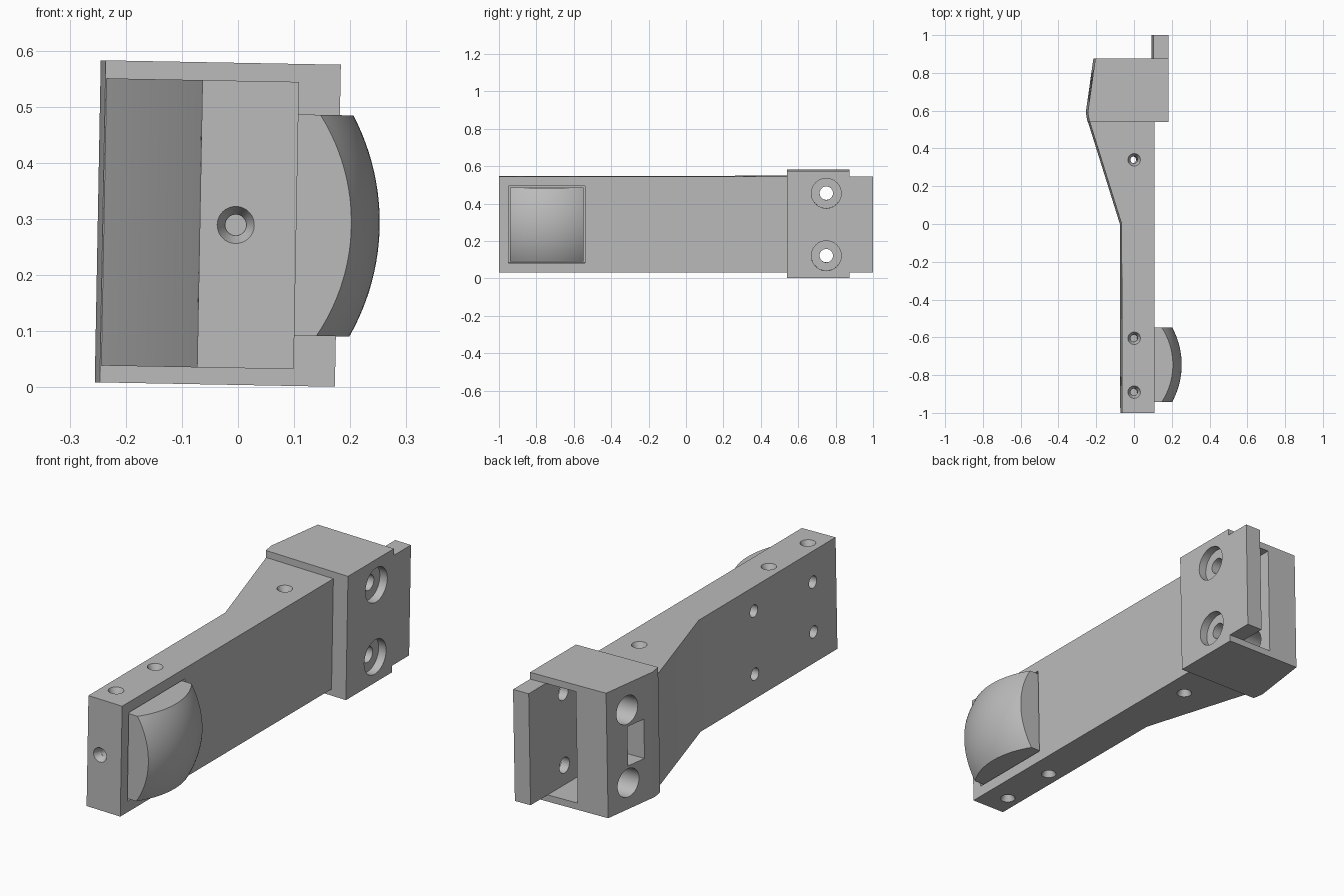
import bpy, bmesh, math
from mathutils import Matrix, Vector

if "Cube" in bpy.data.objects:
    bpy.data.objects.remove(bpy.data.objects["Cube"])

grey = bpy.data.materials.new("grey")
grey.diffuse_color = (0.5, 0.5, 0.5, 1)
grey.use_nodes = True
grey.node_tree.nodes["Principled BSDF"].inputs["Base Color"].default_value = grey.diffuse_color
# The whole part leans slightly about its long axis
LEAN = Matrix.Translation((0, 0, 0.2912)) @ Matrix.Rotation(0.0185, 4, 'Y')


def finish(name, bm):
    bmesh.ops.recalc_face_normals(bm, faces=bm.faces)
    me = bpy.data.meshes.new(name)
    bm.to_mesh(me)
    bm.free()
    me.materials.append(grey)
    ob = bpy.data.objects.new(name, me)
    bpy.context.collection.objects.link(ob)
    return ob


def prism(name, outline, z0, z1):
    bm = bmesh.new()
    face = bm.faces.new([bm.verts.new((x, y, z0)) for x, y in outline])
    ext = bmesh.ops.extrude_face_region(bm, geom=[face])
    verts = [g for g in ext['geom'] if isinstance(g, bmesh.types.BMVert)]
    bmesh.ops.translate(bm, verts=verts, vec=(0, 0, z1 - z0))
    return finish(name, bm)


def box(name, x0, x1, y0, y1, z0, z1):
    return prism(name, [(x0, y0), (x1, y0), (x1, y1), (x0, y1)], z0, z1)


def cone(a, b, r1, r2):
    """Tapered cutter running from point a to point b."""
    a, b = Vector(a), Vector(b)
    d = b - a
    bm = bmesh.new()
    mat = Matrix.Translation((a + b) / 2) @ d.to_track_quat('Z', 'Y').to_matrix().to_4x4()
    bmesh.ops.create_cone(bm, cap_ends=True, segments=32, radius1=r1, radius2=r2,
                          depth=d.length, matrix=mat)
    return finish("cutter", bm)


def boolean(ob, cutter, op='DIFFERENCE'):
    mod = ob.modifiers.new("cut", 'BOOLEAN')
    mod.operation, mod.solver, mod.object = op, 'EXACT', cutter
    bpy.context.view_layer.update()
    me = bpy.data.meshes.new_from_object(
        ob.evaluated_get(bpy.context.evaluated_depsgraph_get()))
    ob.modifiers.clear()
    ob.data = me
    bpy.data.objects.remove(cutter)


def countersunk(ob, p, inward, depth):
    """Countersunk screw hole at surface point p."""
    p, n = Vector(p), Vector(inward)
    boolean(ob, cone(p - n * 0.002, p + n * 0.03, 0.034, 0.019))
    boolean(ob, cone(p + n * 0.02, p + n * depth, 0.0185, 0.0185))


# Long arm with the flared end
H = 0.256
arm = prism("arm", [(-0.068, -1), (0.104, -1), (0.104, 0.55), (-0.242, 0.55),
                    (-0.07, 0)], -H - 0.001, H - 0.001)
boolean(arm, box("cutter", 0.05, 0.15, -0.95, -0.54, -0.206, 0.206))
for side in (-1, 1):
    for y, depth in ((-0.89, 0.12), (-0.605, 0.12), (0.34, 0.3)):
        countersunk(arm, (-0.004, y, side * H - 0.001), (0, 0, -side), depth)
countersunk(arm, (-0.004, -1, -0.002), (0, 1, 0), 0.08)
for y, z in ((-0.83, 0.114), (-0.40, 0.145)):
    for s in (-1, 1):
        boolean(arm, cone((-0.1, y, s * z), (0, y, s * z), 0.028, 0.028))

# Clamp block with the projecting tab
clamp = prism("clamp_block", [(-0.241, 0.54), (0.178, 0.54), (0.178, 0.875),
                              (-0.21, 0.875), (-0.25, 0.59)], -0.287, 0.287)
boolean(clamp, box("tab", 0.098, 0.178, 0.80, 1.0, -H, H), 'UNION')
boolean(clamp, box("cutter", -0.055, 0.098, 0.58, 1.1, -H, H))
for z in (-0.167, 0.167):
    boolean(clamp, cone((0.14, 0.75, z), (0.3, 0.75, z), 0.08, 0.08))
    boolean(clamp, cone((0.0, 0.75, z), (0.2, 0.75, z), 0.036, 0.036))
    boolean(clamp, cone((-0.3, 0.75, z), (0.0, 0.75, z), 0.065, 0.065))
boolean(clamp, box("cutter", -0.3, 0.0, 0.65, 0.75, -0.09, 0.09))

# Square pad with a spherical face
R, N, HALF = 0.41, 24, 0.197
bm = bmesh.new()
bmesh.ops.create_grid(bm, x_segments=N, y_segments=N, size=HALF)
rim = [e for e in bm.edges if e.is_boundary]
for v in bm.verts:
    y, z = v.co.x, v.co.y
    v.co = (0.2525 - R + math.sqrt(R * R - y * y - z * z), y - 0.745, z)
ext = bmesh.ops.extrude_edge_only(bm, edges=rim)
for v in ext['geom']:
    if isinstance(v, bmesh.types.BMVert):
        v.co.x = 0.05
bmesh.ops.holes_fill(bm, edges=[e for e in bm.edges if e.is_boundary], sides=0)
pad = finish("domed_pad", bm)

# Lean everything and smooth the round surfaces
for ob in (arm, clamp, pad):
    ob.data.transform(LEAN)
    bpy.ops.object.select_all(action='DESELECT')
    ob.select_set(True)
    bpy.context.view_layer.objects.active = ob
    bpy.ops.object.shade_smooth_by_angle(angle=math.radians(30))
